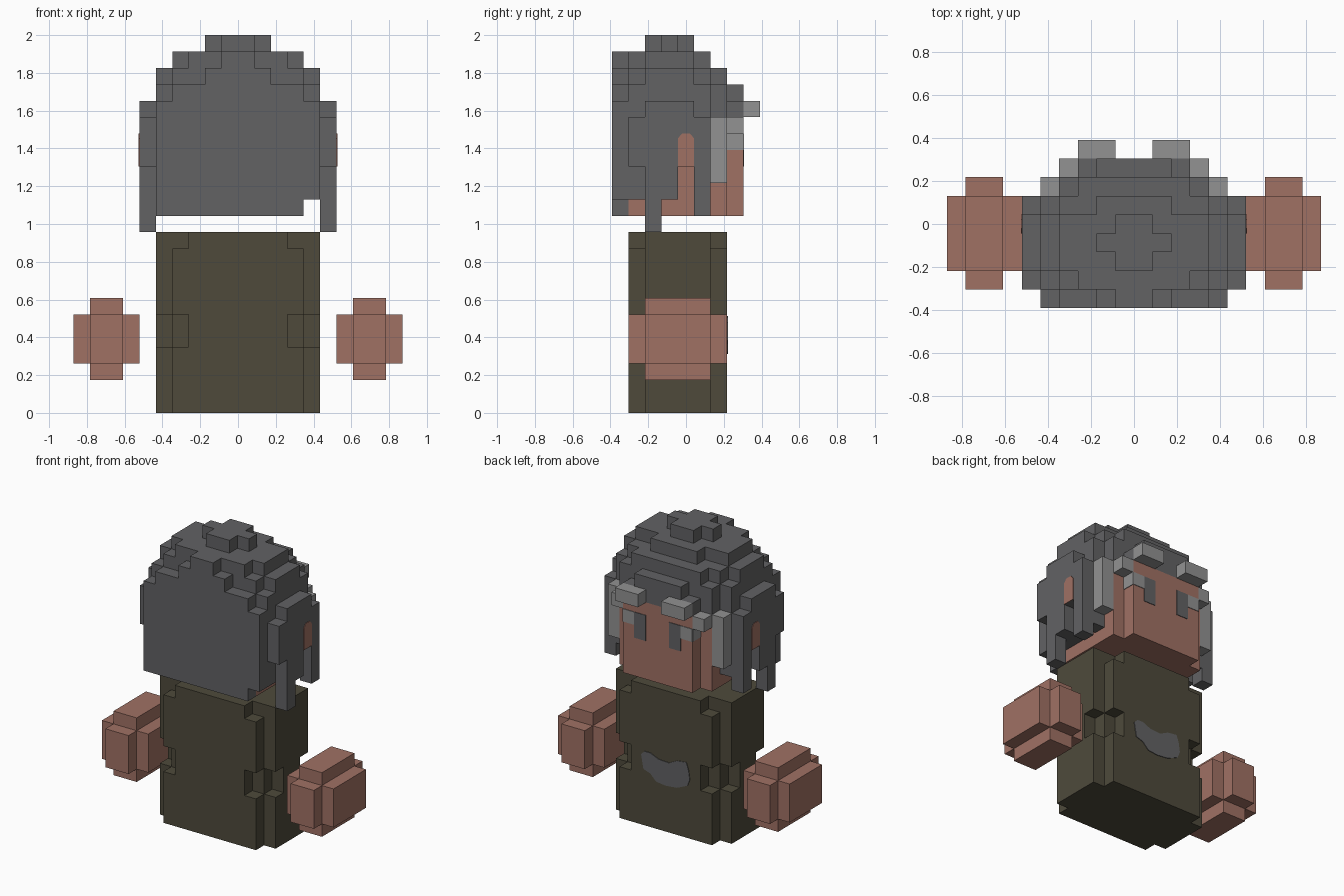
import bpy, bmesh
from mathutils import Vector

cube = bpy.data.objects.get("Cube")
if cube:
    bpy.data.objects.remove(cube, do_unlink=True)

U = 2 / 23  # one block


def material(name, srgb):
    lin = [((c / 255 + 0.055) / 1.055) ** 2.4 for c in srgb]
    m = bpy.data.materials.new(name)
    m.use_nodes = True
    m.diffuse_color = (*lin, 1)
    bsdf = m.node_tree.nodes["Principled BSDF"]
    bsdf.inputs["Base Color"].default_value = (*lin, 1)
    bsdf.inputs["Roughness"].default_value = 0.9
    return m


HAIR = material("dark grey", (98, 98, 100))
LIGHT = material("light grey", (146, 146, 146))
SKIN = material("skin", (160, 113, 100))
CLOTH = material("olive cloth", (78, 74, 59))


def finish(name, bm, mat):
    me = bpy.data.meshes.new(name)
    bm.to_mesh(me)
    bm.free()
    me.materials.append(mat)
    ob = bpy.data.objects.new(name, me)
    bpy.context.collection.objects.link(ob)
    return ob


def box(x0, x1, y0, y1, z0, z1):
    """Set of block cells; y cells sit half a block off the grid."""
    return {(x, y, z) for x in range(x0, x1)
            for y in range(round(y0 + .5), round(y1 + .5)) for z in range(z0, z1)}


def flip(cells):
    return {(-1 - x, y, z) for x, y, z in cells}


def both(cells):
    return cells | flip(cells)


def blocks(name, cells, mat):
    """Outer skin of a set of cells, with flat regions merged."""
    bm = bmesh.new()
    verts = {}

    def vert(p):
        if p not in verts:
            verts[p] = bm.verts.new((p[0] * U, (p[1] - .5) * U, p[2] * U))
        return verts[p]

    for c in cells:
        for axis in range(3):
            for side in (0, 1):
                n = list(c)
                n[axis] += 2 * side - 1
                if tuple(n) in cells:
                    continue
                a, b = (axis + 1) % 3, (axis + 2) % 3
                loop = []
                for da, db in ((0, 0), (1, 0), (1, 1), (0, 1)):
                    p = list(c)
                    p[axis] += side
                    p[a] += da
                    p[b] += db
                    loop.append(vert(tuple(p)))
                bm.faces.new(loop if side else loop[::-1])
    bmesh.ops.dissolve_limit(bm, angle_limit=0.01, verts=bm.verts, edges=bm.edges)
    return finish(name, bm, mat)


def plate(name, pts, to3d, normal, mat):
    """Thin painted plate from a 2D outline in block units."""
    bm = bmesh.new()
    f = bm.faces.new([bm.verts.new(Vector(to3d(a, b)) * U) for a, b in pts])
    new = bmesh.ops.extrude_face_region(bm, geom=[f])["geom"]
    bmesh.ops.translate(bm, vec=Vector(normal) * 0.004,
                        verts=[v for v in new if isinstance(v, bmesh.types.BMVert)])
    bmesh.ops.recalc_face_normals(bm, faces=bm.faces)
    return finish(name, bm, mat)


def rect(a0, a1, b0, b1):
    return [(a0, b0), (a1, b0), (a1, b1), (a0, b1)]


# Body with stepped corners, arm notches and a narrower collar
body = box(-5, 5, -2.5, 1.5, 0, 11)
body |= box(-4, 4, -3.5, 2.5, 0, 10) | box(-3, 3, -3.5, 2.5, 10, 11)
body -= both(box(3, 5, -3.5, -2.5, 4, 6) | box(3, 5, 1.5, 2.5, 4, 6))
body -= both(box(4, 5, -2.5, -1.5, 4, 6) | box(4, 5, .5, 1.5, 4, 6))
blocks("body", body, CLOTH)

# Patch on the body
patch = [(2.1, 5.5), (1.8, 5.8), (1.3, 5.8), (.6, 5.5), (-.3, 5.45), (-1, 5.8), (-1.8, 5.9),
         (-2, 5.3), (-2.1, 4.6), (-1.9, 4.1), (-1, 3.7), (0, 3.6), (.8, 3.7), (1.3, 4.2), (1.9, 4.4)]
plate("body_patch", patch, lambda x, z: (x, 2.5, z), (0, 1, 0), HAIR)

# Hands
hand = (box(6, 10, -2.5, 1.5, 3, 6) | box(7, 9, -2.5, 1.5, 2, 7)
        | box(7, 9, -3.5, 2.5, 3, 6))
blocks("left_hand", hand, SKIN)
blocks("right_hand", flip(hand), SKIN)

# Head
blocks("head", box(-4, 4, -3.5, 2.5, 12, 18) | box(-3, 3, 2.5, 3.5, 12, 18), SKIN)

# Hair crown: per layer, half width of each row from y = -4.5 forwards
crown = {18: (5, 5, 5, 5, 5, 5, 4, 3),
         19: (4, 5, 5, 5, 5, 5, 4, 2),
         20: (2, 4, 5, 5, 5, 4, 3),
         21: (1, 3, 4, 4, 4, 2),
         22: (0, 0, 1, 2, 1)}
hair = set()
for z, rows in crown.items():
    for i, w in enumerate(rows):
        if w:
            hair |= box(-w, w, i - 4.5, i - 3.5, z, z + 1)
hair |= box(-1, 1, -2.5, .5, 22, 23)

# Hair at the rear, with one missing corner block
hair |= box(-5, 5, -4.5, -3.5, 12, 18)
hair -= box(4, 5, -4.5, -3.5, 12, 13)

# Hair at the sides with hanging strands
hair |= both(box(4, 5, -3.5, 1.5, 13, 18) - box(4, 5, -.5, .5, 13, 15))
hair |= both(box(5, 6, -3.5, 1.5, 15, 18) | box(5, 6, -2.5, .5, 18, 19)
             | box(5, 6, -2.5, -1.5, 11, 15) | box(5, 6, -1.5, -.5, 13, 15)
             | box(5, 6, .5, 1.5, 12, 15))
blocks("hair", hair, HAIR)

# Sideburns, temples, brows, eyes and ears on both sides
ear = [(-.5, 15), (.5, 15), (.5, 16.7), (.25, 17), (-.25, 17), (-.5, 16.7)]
for side, s in (("left", 1), ("right", -1)):
    def place(cells):
        return cells if s > 0 else flip(cells)

    blocks(side + "_sideburn", place(box(4, 5, 1.5, 2.5, 14, 18)), LIGHT)
    blocks(side + "_temple", place(box(3, 4, 2.5, 3.5, 17, 18)), LIGHT)
    blocks(side + "_brow", place(box(1, 3, 3.5, 4.5, 18, 19)), LIGHT)

    def on_face(x, z):
        return (s * x, 3.5, z)

    plate(side + "_eye", rect(1, 2, 15, 17), on_face, (0, 1, 0), HAIR)
    plate(side + "_temple_front", rect(2, 3, 16, 17), on_face, (0, 1, 0), LIGHT)
    plate(side + "_temple_side", rect(2.5, 3.5, 16, 17),
          lambda y, z: (s * 3, y, z), (s, 0, 0), LIGHT)
    plate(side + "_ear", ear, lambda y, z: (s * 6, y, z), (s, 0, 0), SKIN)
